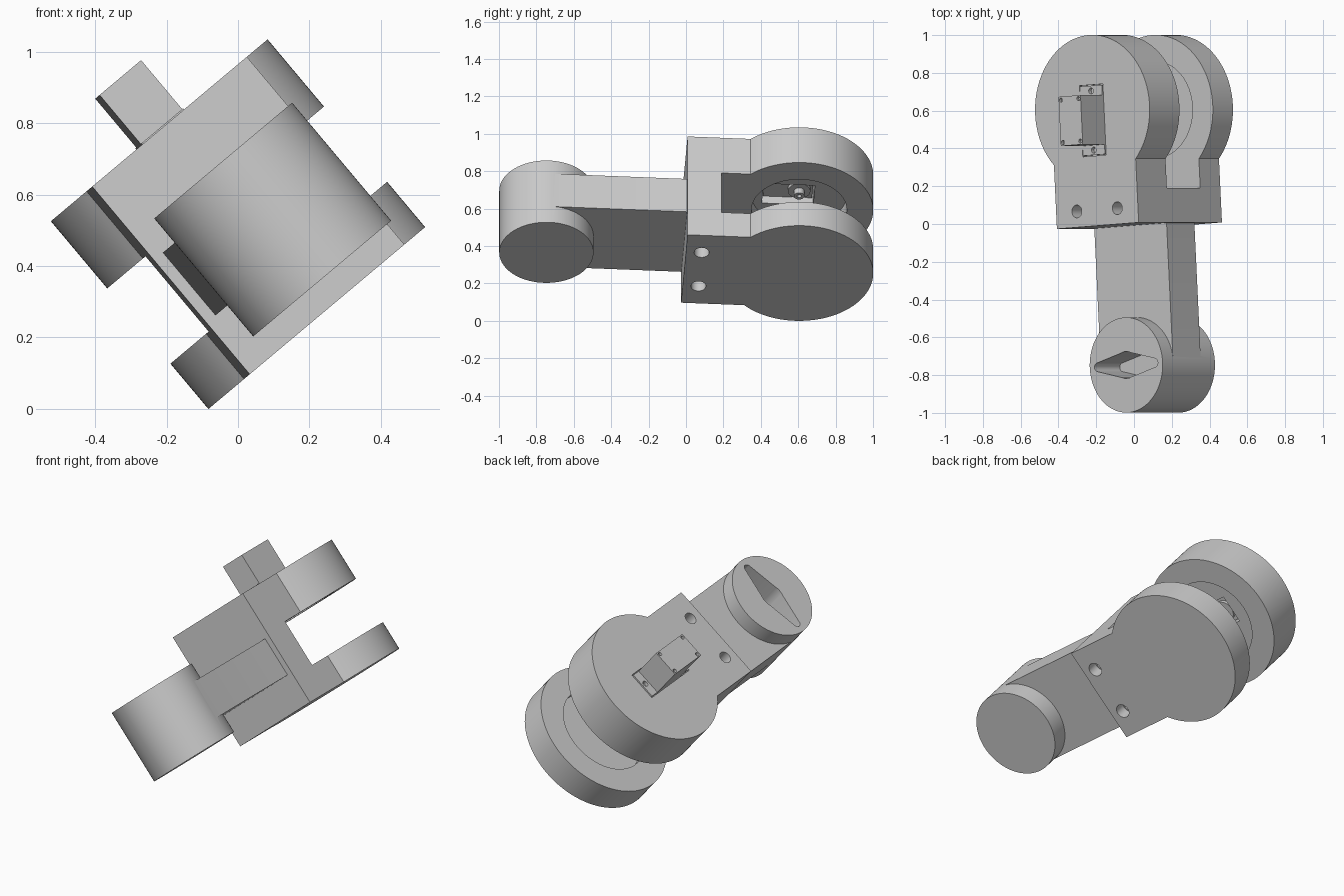
import bpy, bmesh, math
from mathutils import Matrix, Vector

cube = bpy.data.objects.get("Cube")
if cube:
    bpy.data.objects.remove(cube, do_unlink=True)

# Parts are built in a flat frame: x across, y along the arm, z along the joint axis
PLACE = (Matrix.Translation((0, 0.605, 0.517))
         @ Matrix.Rotation(math.radians(-40), 4, 'Y')
         @ Matrix.Rotation(math.radians(3.5), 4, 'Z'))

grey = bpy.data.materials.new("plain_grey")
grey.use_nodes = True
COLOUR = (0.6, 0.6, 0.6, 1)
grey.diffuse_color = COLOUR
grey.node_tree.nodes["Principled BSDF"].inputs["Base Color"].default_value = COLOUR


def prism(name, outline, z0, z1):
    """Extrude a closed outline from z0 to z1."""
    bm = bmesh.new()
    face = bm.faces.new([bm.verts.new((x, y, z0)) for x, y in outline])
    ext = bmesh.ops.extrude_face_region(bm, geom=[face])
    for v in ext["geom"]:
        if isinstance(v, bmesh.types.BMVert):
            v.co.z = z1
    bmesh.ops.recalc_face_normals(bm, faces=bm.faces)
    mesh = bpy.data.meshes.new(name)
    bm.to_mesh(mesh)
    bm.free()
    mesh.materials.append(grey)
    obj = bpy.data.objects.new(name, mesh)
    bpy.context.collection.objects.link(obj)
    return obj


def arc(cx, cy, r, start, end, steps):
    return [(cx + r * math.cos(start + (end - start) * i / steps),
             cy + r * math.sin(start + (end - start) * i / steps))
            for i in range(steps + 1)]


def disc(name, x, y, r, z0, z1, sides=64):
    return prism(name, arc(x, y, r, 0, math.tau, sides)[:-1], z0, z1)


def box(name, x0, x1, y0, y1, z0, z1):
    return prism(name, [(x0, y0), (x1, y0), (x1, y1), (x0, y1)], z0, z1)


def boolean(obj, others, operation='DIFFERENCE'):
    """Apply booleans and discard the helper objects."""
    for other in others:
        mod = obj.modifiers.new("bool", 'BOOLEAN')
        mod.operation, mod.solver, mod.object = operation, 'EXACT', other
    bpy.context.view_layer.update()
    result = bpy.data.meshes.new_from_object(
        obj.evaluated_get(bpy.context.evaluated_depsgraph_get()))
    obj.modifiers.clear()
    obj.data = result
    for other in others:
        bpy.data.objects.remove(other, do_unlink=True)
    return obj


# Shared sizes
R, HALF, FRONT = 0.396, 0.283, -0.615
TOP, INNER_TOP, INNER_LOW = 0.343, 0.0975, -0.1775
BOLT_Y, HUB_Y = -0.531, -1.354

# Forked bracket: square root flowing into a round end
a = math.acos(HALF / R)
keyhole = [(-HALF, FRONT), (HALF, FRONT)] + arc(0, 0, R, -a, math.pi + a, 96)
bracket = prism("fork_bracket", keyhole, -TOP, TOP)
cuts = [
    box("slot", -1, 1, -0.432, 1, INNER_LOW, INNER_TOP),
    disc("upper_recess", 0, 0, 0.255, 0, 0.205),
    disc("lower_recess", 0, 0, 0.255, -0.225, 0),
    box("servo_hole", -0.081, 0.081, -0.195, 0.08, 0, 1),
    box("flange_seat", -0.081, 0.081, -0.245, 0.132, 0.325, 1),
]
for side in (-1, 1):
    cuts.append(disc("bolt_hole", side * 0.14, BOLT_Y, 0.034, -1, 1, 32))
    cuts.append(disc("bolt_head_seat", side * 0.14, BOLT_Y, 0.04, -1, -0.27, 32))
boolean(bracket, cuts)

# Arm with rounded hub, and a tapered pocket in the hub
hub = disc("arm_with_hub", 0, HUB_Y, 0.252, -0.268, 0.163, 96)
boolean(hub, [box("arm", -0.25, 0.25, HUB_Y, FRONT, -0.155, 0.074)], 'UNION')
lean = math.radians(65)
pocket = (arc(0.195, HUB_Y, 0.024, -lean, lean, 10)
          + arc(0, HUB_Y, 0.072, lean, math.pi - lean, 8)
          + arc(-0.195, HUB_Y, 0.024, math.pi - lean, math.pi + lean, 10)
          + arc(0, HUB_Y, 0.072, math.pi + lean, math.tau - lean, 8))
boolean(hub, [prism("pocket", pocket, -0.045, 0.5)])

# Servo motor: body, mounting flange, output spindle
body = box("servo_body", -0.076, 0.076, -0.188, 0.073, 0.25, 0.526)
flange = box("servo_flange", -0.076, 0.076, -0.24, 0.127, 0.326, 0.347)
boolean(flange, [disc("screw_hole", 0, y, 0.016, 0, 1, 20) for y in (-0.214, 0.1)])
collar = disc("servo_collar", 0, 0, 0.06, 0.23, 0.252, 32)
spindle = disc("servo_spindle", 0, 0, 0.028, 0.195, 0.24, 24)
boolean(spindle, [disc("spindle_bore", 0, 0, 0.012, 0, 0.22, 16)])

# Small screw sockets at the corners of the motor cover
boolean(body, [disc("cover_socket", x, y, 0.011, 0.51, 0.6, 16)
               for x in (-0.06, 0.06) for y in (-0.17, 0.055)])

# Place every part and shade it
bpy.ops.object.select_all(action='DESELECT')
for part in (bracket, hub, body, flange, collar, spindle):
    part.data.transform(PLACE)
    part.select_set(True)
    bpy.context.view_layer.objects.active = part
bpy.ops.object.shade_smooth_by_angle(angle=math.radians(30))
